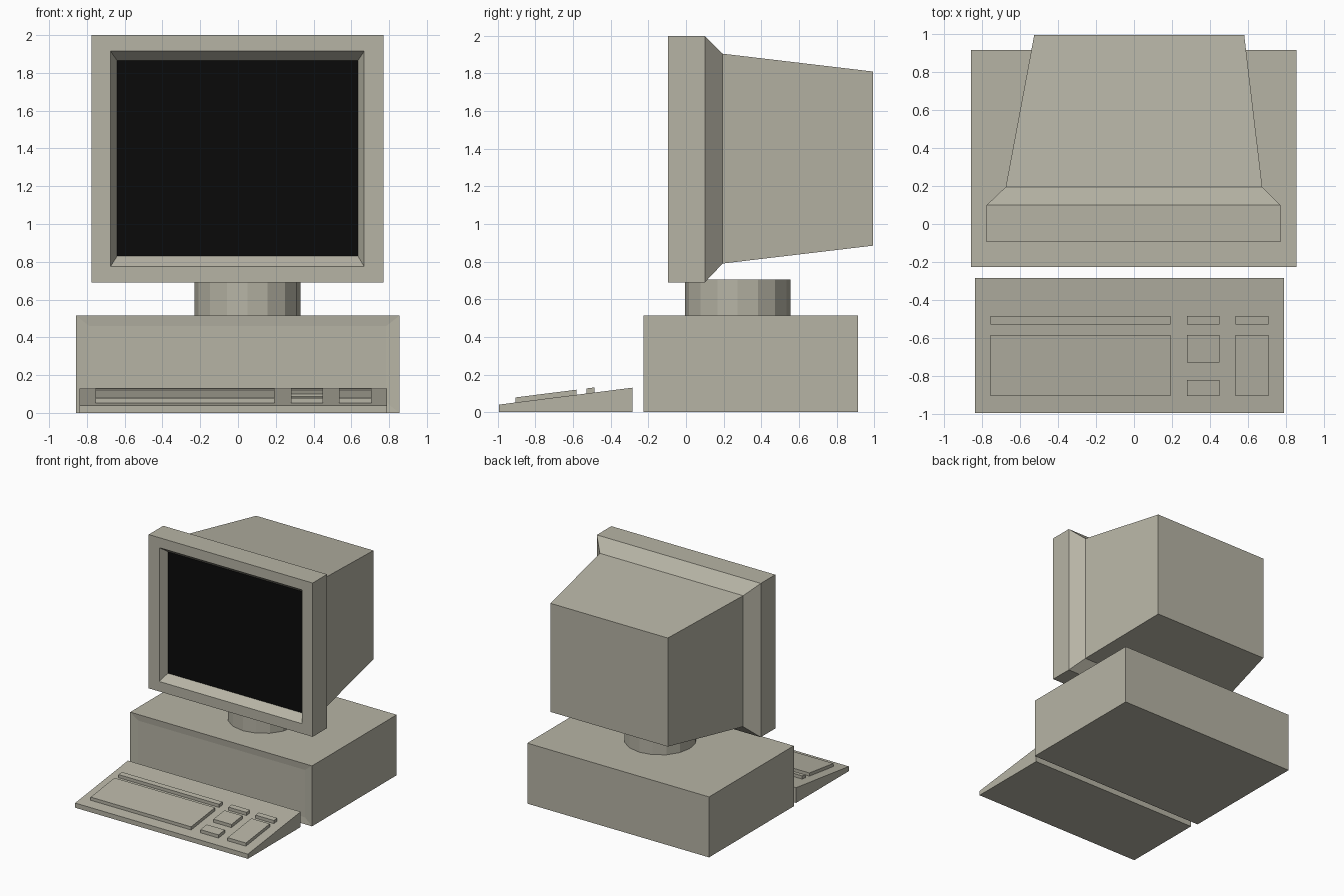
import bpy, bmesh, math

if "Cube" in bpy.data.objects:
    bpy.data.objects.remove(bpy.data.objects["Cube"])


def material(name, color):
    m = bpy.data.materials.new(name)
    m.diffuse_color = (*color, 1)
    m.use_nodes = True
    m.node_tree.nodes["Principled BSDF"].inputs["Base Color"].default_value = m.diffuse_color
    return m


BEIGE = material("warm_grey_plastic", (0.47, 0.455, 0.375))
BLACK = material("black_glass", (0.003, 0.003, 0.003))


def finish(name, bm, *mats):
    bmesh.ops.recalc_face_normals(bm, faces=bm.faces[:])
    mesh = bpy.data.meshes.new(name)
    bm.to_mesh(mesh)
    bm.free()
    for m in mats:
        mesh.materials.append(m)
    obj = bpy.data.objects.new(name, mesh)
    bpy.context.collection.objects.link(obj)
    return obj


def loft(rings):
    """Skin a list of four-point rings and cap both ends."""
    bm = bmesh.new()
    loops = [[bm.verts.new(p) for p in ring] for ring in rings]
    for a, b in zip(loops, loops[1:]):
        for i in range(4):
            j = (i + 1) % 4
            bm.faces.new((a[i], a[j], b[j], b[i]))
    first = bm.faces.new(loops[0])
    bm.faces.new(loops[-1][::-1])
    return bm, first


def upright_rect(y, x0, x1, z0, z1):
    return [(x0, y, z0), (x1, y, z0), (x1, y, z1), (x0, y, z1)]


# Monitor: from the recessed screen, over the bezel, to the tapered back
bm, screen = loft([upright_rect(*r) for r in (
    (-0.03, -0.64, 0.635, 0.83, 1.865),
    (-0.095, -0.675, 0.668, 0.775, 1.915),
    (-0.095, -0.775, 0.77, 0.69, 2.0),
    (0.10, -0.775, 0.77, 0.69, 2.0),
    (0.195, -0.675, 0.675, 0.79, 1.905),
    (0.995, -0.525, 0.58, 0.885, 1.81))])
screen.material_index = 1
finish("monitor", bm, BEIGE, BLACK)

# Swivel neck under the monitor
bm = bmesh.new()
bmesh.ops.create_cone(bm, cap_ends=True, segments=16, radius1=0.28,
                      radius2=0.28, depth=0.205)
bmesh.ops.translate(bm, verts=bm.verts[:], vec=(0.05, 0.275, 0.6025))
finish("swivel_neck", bm, BEIGE)

# Computer case with a shallow front panel
bm, front = loft([upright_rect(-0.225, -0.858, 0.855, 0, 0.515),
                  upright_rect(0.915, -0.858, 0.855, 0, 0.515)])
bmesh.ops.recalc_face_normals(bm, faces=bm.faces[:])
bmesh.ops.inset_region(bm, faces=[front], thickness=0.1, depth=0)
for v in front.verts:
    v.co.z += 0.015 if v.co.z > 0.25 else -0.015
    v.co.y += 0.006
finish("computer_case", bm, BEIGE)

# Keyboard wedge
FRONT, BACK = -0.995, -0.285


def slope(y):
    return 0.04 + 0.09 * (y - FRONT) / (BACK - FRONT)


def side_profile(x):
    return [(x, FRONT, 0), (x, BACK, 0),
            (x, BACK, slope(BACK)), (x, FRONT, slope(FRONT))]


bm, _ = loft([side_profile(-0.838), side_profile(0.79)])
finish("keyboard_body", bm, BEIGE)

# Raised key blocks that follow the slope of the keyboard
MAIN, MID, RIGHT = (-0.755, 0.192), (0.28, 0.45), (0.535, 0.708)
key_blocks = {
    "main_keys": (MAIN, -0.905, -0.583),
    "function_keys": (MAIN, -0.528, -0.485),
    "edit_keys": (MID, -0.73, -0.583),
    "arrow_keys": (MID, -0.905, -0.82),
    "system_keys": (MID, -0.528, -0.485),
    "number_keys": (RIGHT, -0.905, -0.583),
    "indicator_strip": (RIGHT, -0.528, -0.485),
}
for name, ((x0, x1), y0, y1) in key_blocks.items():
    rings = [[(x, y0, slope(y0) - 0.005), (x, y1, slope(y1) - 0.005),
              (x, y1, slope(y1) + 0.027), (x, y0, slope(y0) + 0.027)]
             for x in (x0, x1)]
    bm, _ = loft(rings)
    finish(name, bm, BEIGE)
